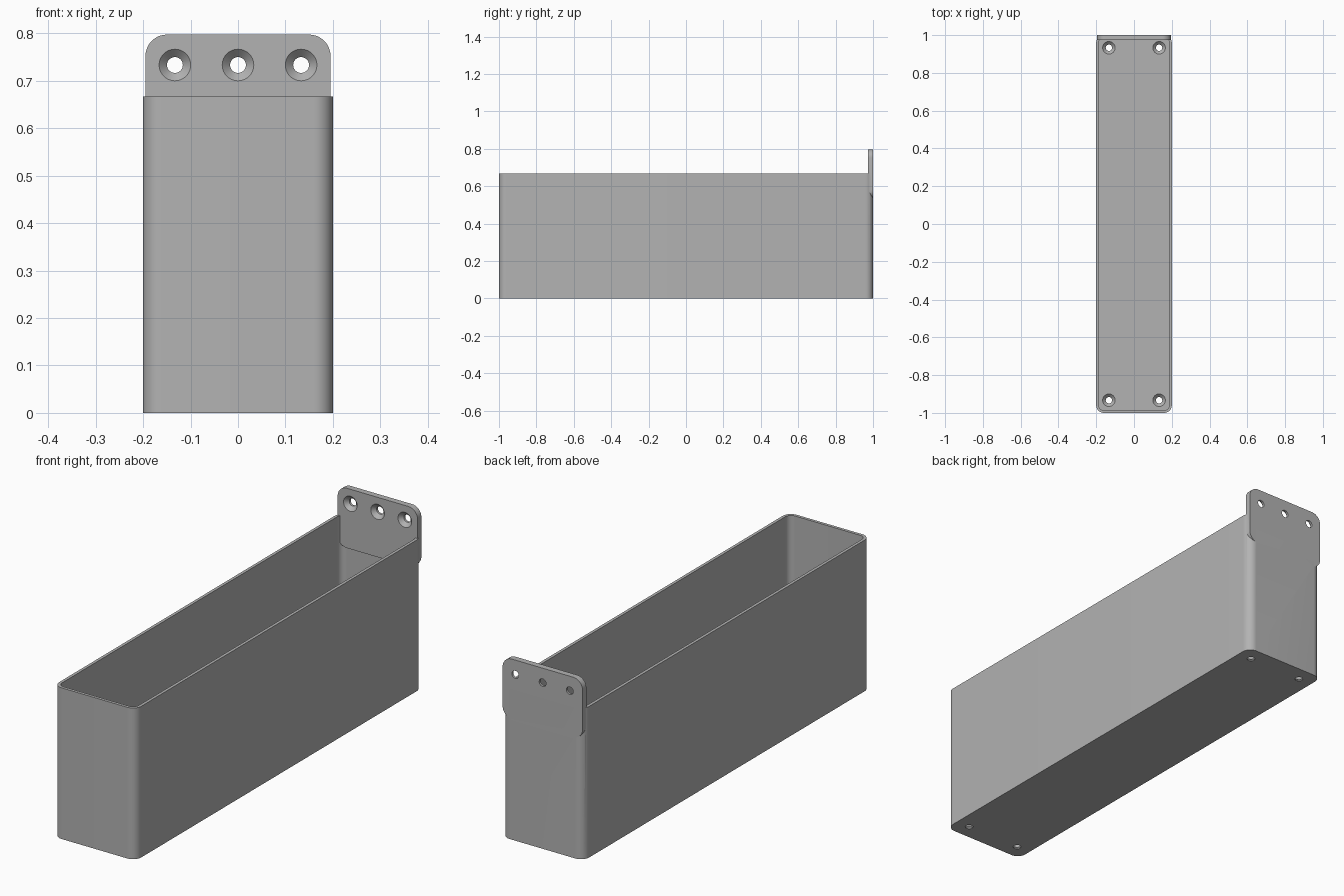
import bpy, bmesh, math
from mathutils import Matrix, Vector

cube = bpy.data.objects.get("Cube")
if cube:
    bpy.data.objects.remove(cube, do_unlink=True)

grey = bpy.data.materials.new("plain grey")
grey.use_nodes = True
colour = (0.45, 0.45, 0.45, 1)
grey.diffuse_color = colour
grey.node_tree.nodes["Principled BSDF"].inputs["Base Color"].default_value = colour

WALL, FLOOR, RIM = 0.0133, 0.02, 0.667
PLATE = 0.0267
HOLE, SINK = 0.0167, 0.0333


def finish(name, bm):
    bmesh.ops.recalc_face_normals(bm, faces=bm.faces)
    mesh = bpy.data.meshes.new(name)
    bm.to_mesh(mesh)
    bm.free()
    mesh.materials.append(grey)
    ob = bpy.data.objects.new(name, mesh)
    bpy.context.collection.objects.link(ob)
    return ob


def rounded_slab(name, half_w, half_h, radius, low, high, matrix=Matrix()):
    """Rounded rectangle extruded along its local z."""
    bm = bmesh.new()
    ring = []
    steps = 12
    for corner, (sx, sy) in enumerate([(1, 1), (-1, 1), (-1, -1), (1, -1)]):
        for i in range(steps + 1):
            a = (corner + i / steps) * math.pi / 2
            ring.append(bm.verts.new((sx * (half_w - radius) + radius * math.cos(a),
                                      sy * (half_h - radius) + radius * math.sin(a), low)))
    face = bm.faces.new(ring)
    top = bmesh.ops.extrude_face_region(bm, geom=[face])["geom"]
    bmesh.ops.translate(bm, vec=(0, 0, high - low),
                        verts=[g for g in top if isinstance(g, bmesh.types.BMVert)])
    bm.transform(matrix)
    return finish(name, bm)


def screw_cutter(name, matrix):
    """Through hole with a 45 degree countersink opening at local z = 0."""
    bm = bmesh.new()
    extra = 0.01
    profile = [(0, extra), (SINK + extra, extra), (HOLE, HOLE - SINK),
               (HOLE, -0.05), (0, -0.05)]
    verts = [bm.verts.new((r, 0, z)) for r, z in profile]
    edges = [bm.edges.new(pair) for pair in zip(verts, verts[1:])]
    bmesh.ops.spin(bm, geom=verts + edges, axis=(0, 0, 1), cent=(0, 0, 0),
                   angle=math.tau, steps=40)
    bmesh.ops.remove_doubles(bm, verts=bm.verts, dist=1e-5)
    bm.transform(matrix)
    return finish(name, bm)


def combine(target, tool, operation):
    mod = target.modifiers.new(operation, 'BOOLEAN')
    mod.operation, mod.solver, mod.object = operation, 'EXACT', tool
    bpy.context.view_layer.objects.active = target
    bpy.ops.object.modifier_apply(modifier=mod.name)
    bpy.data.objects.remove(tool, do_unlink=True)


# Open box with rounded upright corners
bin_body = rounded_slab("wall_bin", 0.2, 1, 0.04, 0, RIM)
cavity = rounded_slab("cavity_cutter", 0.2 - WALL, 1 - WALL, 0.04 - WALL, FLOOR, 1)
combine(bin_body, cavity, 'DIFFERENCE')

# Mounting plate across the back wall
upright = Matrix.Rotation(math.pi / 2, 4, 'X')
plate = rounded_slab("mounting_plate", 0.195, 0.132, 0.045, 0, PLATE,
                     Matrix.Translation((0, 1, 0.665)) @ upright)
combine(bin_body, plate, 'UNION')

# Countersunk screw holes in the plate and the floor
spots = [Matrix.Translation((x, 1 - PLATE, 0.733)) @ upright for x in (-0.133, 0, 0.133)]
spots += [Matrix.Translation((x, y, FLOOR)) for x in (-0.133, 0.133) for y in (-0.933, 0.933)]
for spot in spots:
    combine(bin_body, screw_cutter("screw_cutter", spot), 'DIFFERENCE')

# Smooth corners, crisp edges
bpy.ops.object.select_all(action='DESELECT')
bin_body.select_set(True)
bpy.context.view_layer.objects.active = bin_body
bpy.ops.object.shade_smooth_by_angle(angle=math.radians(30))
